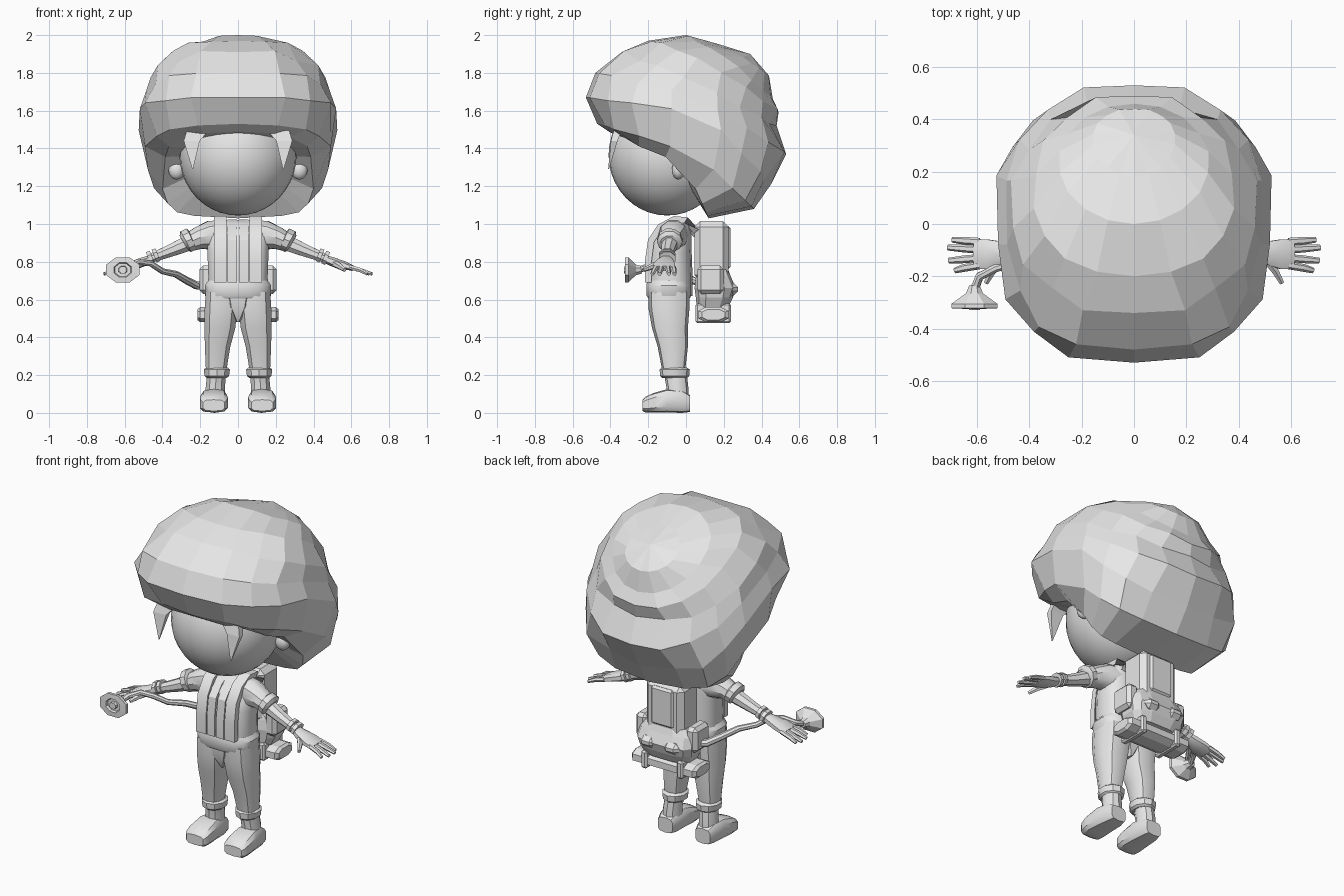
import bpy, bmesh, math, random
from mathutils import Vector as V

random.seed(4)
grey = bpy.data.materials.new("plain grey")
grey.diffuse_color = (0.8, 0.8, 0.8, 1)


def finish(name, bm, smooth=35, mirror=False):
    bmesh.ops.recalc_face_normals(bm, faces=bm.faces)
    me = bpy.data.meshes.new(name)
    bm.to_mesh(me)
    bm.free()
    me.materials.append(grey)
    if smooth:
        me.polygons.foreach_set("use_smooth", [True] * len(me.polygons))
        me.set_sharp_from_angle(angle=math.radians(smooth))
    ob = bpy.data.objects.new(name, me)
    bpy.context.collection.objects.link(ob)
    if mirror:
        ob.modifiers.new("mirror", 'MIRROR').use_mirror_merge = False
    return ob


def skin(bm, rings, first=None, last=None):
    """Join rings of points with quads, closing each end with a cap or a fan."""
    loops = [[bm.verts.new(p) for p in r] for r in rings]
    n = len(loops[0])
    for a, b in zip(loops, loops[1:]):
        for i in range(n):
            bm.faces.new((a[i], a[(i + 1) % n], b[(i + 1) % n], b[i]))
    for loop, tip in ((loops[0], first), (loops[-1], last)):
        if tip is None:
            bm.faces.new(loop)
        else:
            t = bm.verts.new(tip)
            for i in range(n):
                bm.faces.new((loop[i], loop[(i + 1) % n], t))


def sweep(name, path, sides=8, ref=(0, 1, 0), axis=None, power=1.0, smooth=35, mirror=False):
    """Path entries: x, y, z, first radius, second radius (along ref)."""
    pts = [V(p[:3]) for p in path]
    rings = []
    for k, p in enumerate(path):
        t = V(axis) if axis else pts[min(k + 1, len(pts) - 1)] - pts[max(k - 1, 0)]
        t.normalize()
        s = t.cross(V(ref)).normalized()
        u = s.cross(t)
        ring = []
        for i in range(sides):
            a = math.tau * (i + 0.5) / sides
            c, d = math.cos(a), math.sin(a)
            c, d = (math.copysign(abs(q) ** power, q) for q in (c, d))
            ring.append(pts[k] + s * c * p[3] + u * d * p[4])
        rings.append(ring)
    bm = bmesh.new()
    skin(bm, rings)
    return finish(name, bm, smooth, mirror)


def ball(name, loc, size, u=24, v=16, mirror=False):
    bm = bmesh.new()
    bmesh.ops.create_uvsphere(bm, u_segments=u, v_segments=v, radius=1)
    for w in bm.verts:
        w.co = V(a * b + c for a, b, c in zip(w.co, size, loc))
    return finish(name, bm, 60, mirror)


def box(name, lo, hi, bevel=0.015, mirror=False):
    bm = bmesh.new()
    bmesh.ops.create_cube(bm, size=1)
    for w in bm.verts:
        w.co = V(l + (h - l) * (c + 0.5) for c, l, h in zip(w.co, lo, hi))
    if bevel:
        bmesh.ops.bevel(bm, geom=bm.edges[:], offset=bevel, segments=1, affect='EDGES')
    return finish(name, bm, 0, mirror)


Z = (0, 0, 1)

# Hair: rings round a crown at the back; front, side and back points, front and back fullness
hair = [((.18, 1.95), (.16, .33, 1.87), (.44, 1.78), 1, 1),
        ((0, 2.0), (.29, .24, 1.87), (.46, 1.66), 1, 1),
        ((-.2, 1.97), (.39, .12, 1.86), (.49, 1.59), .95, .95),
        ((-.34, 1.91), (.47, .08, 1.74), (.48, 1.52), .85, .9),
        ((-.48, 1.80), (.49, .07, 1.67), (.53, 1.37), .75, .9),
        ((-.53, 1.67), (.535, .10, 1.59), (.45, 1.21), .72, .8),
        ((-.47, 1.53), (.49, .06, 1.37), (.36, 1.08), .75, .7),
        ((-.41, 1.49), (.40, .0, 1.30), (.12, 1.03), .75, .5)]
N = 18
rings = []
for k, (f, s, b, ef, eb) in enumerate(hair):
    jit = [random.uniform(-.02, .02) + .01 * (-1) ** (j + k) if 0 < j < N // 2 else 0
           for j in range(N // 2 + 1)]
    ring = []
    for i in range(N):
        a = math.tau * i / N
        c, d = math.cos(a), math.sin(a)
        e, end = (ef, f) if c > 0 else (eb, b)
        m = abs(c) ** e
        x = math.copysign(abs(d) ** e, d) * s[0]
        y, z = s[1] + (end[0] - s[1]) * m, s[2] + (end[1] - s[2]) * m
        g = 1 + jit[min(i, N - i)] * (1.4 if k > 1 else .4)
        ring.append((x * g, y * g, 1.5 + (z - 1.5) * g))
    rings.append(ring)
bm = bmesh.new()
skin(bm, rings, (0, .34, 1.90), (0, -.09, 1.37))
finish("hair", bm, 0)

# Head, ears and the two loose locks
ball("head", (0, -.1, 1.365), (.31, .31, .32), 32, 20)
ball("ear", (.325, -.04, 1.285), (.045, .035, .05), 10, 8, True)
sweep("forehead_lock", [(.21, -.36, 1.50, .085, .03), (.245, -.38, 1.44, .06, .025),
                        (.24, -.41, 1.29, .003, .003)], 4, axis=Z, smooth=0, mirror=True)

# Torso, collar and belt
sweep("torso", [(0, -.085, .62, .165, .12), (0, -.085, .72, .16, .12), (0, -.085, .85, .165, .115),
                (0, -.07, .95, .165, .10), (0, -.045, 1.0, .14, .07), (0, -.03, 1.02, .08, .045)],
      14, axis=Z, power=.75)
sweep("belt", [(0, -.09, .605, .165, .11), (0, -.09, .62, .175, .12), (0, -.09, .675, .178, .122),
               (0, -.09, .70, .16, .115)], 16, axis=Z, power=.75)
# Jacket front panels and shoulder straps
for n, x, w, drop in (("strap", .095, .038, 0), ("jacket_edge", .031, .029, .018)):
    sweep(n, [(x, -.20, .69, w, .02), (x, -.20, .80, w, .02), (x, -.185, .91, w, .02),
              (x, -.135, .985 - drop, w, .02), (x, -.06, 1.025 - drop, w, .02),
              (x, .0, 1.02 - drop, w, .02), (x, .055, .96 - drop, w, .02)],
          4, ref=(0, -1, .6), power=.4, smooth=30, mirror=True)

# Legs
sweep("leg", [(.088, -.09, .64, .086, .11), (.09, -.09, .55, .09, .108), (.096, -.085, .45, .085, .095),
              (.108, -.07, .35, .07, .08), (.116, -.065, .22, .056, .06)],
      10, axis=Z, power=.8, mirror=True)
sweep("crotch", [(0, -.09, .63, .09, .108), (0, -.09, .56, .07, .105), (0, -.085, .48, .008, .07)],
      8, axis=Z, power=.7)
# Boots
sweep("boot_cuff", [(.112, -.06, .185, .055, .065), (.112, -.06, .195, .068, .077),
                    (.112, -.06, .23, .073, .08), (.112, -.06, .24, .06, .065)], 10, axis=Z, mirror=True)
sweep("boot_shaft", [(.12, -.045, .05, .058, .06), (.12, -.045, .13, .054, .058),
                     (.115, -.055, .20, .052, .06)], 10, axis=Z, mirror=True)
sweep("boot_foot", [(.125, .02, .05, .05, .045), (.125, -.02, .06, .062, .06), (.127, -.10, .064, .07, .062),
                    (.128, -.17, .054, .076, .052), (.128, -.215, .044, .07, .042),
                    (.128, -.23, .04, .058, .03)], 10, ref=Z, axis=(0, -1, 0), power=.55, mirror=True)

# Arms: sleeve, cuff, forearm, wrist band
sweep("sleeve", [(.08, -.06, .94, .085, .08), (.15, -.07, .94, .08, .078), (.21, -.08, .925, .062, .065),
                 (.265, -.085, .90, .05, .055)], 10, mirror=True)
sweep("sleeve_cuff", [(.243, -.085, .922, .05, .055), (.248, -.085, .92, .064, .068),
                      (.277, -.087, .906, .064, .068), (.287, -.087, .9, .045, .05)], 10, mirror=True)
sweep("forearm", [(.26, -.085, .90, .045, .045), (.35, -.095, .862, .036, .038),
                  (.47, -.105, .815, .025, .03)], 8, mirror=True)
for x, z in ((.435, .833), (.465, .82)):
    sweep("wrist_band", [(x - .011, -.1, z + .005, .038, .045), (x + .009, -.1, z - .003, .04, .047)],
          8, mirror=True)
# Hands
sweep("palm", [(.46, -.105, .815, .022, .03), (.50, -.11, .80, .026, .045), (.56, -.115, .782, .023, .06),
               (.61, -.115, .765, .015, .06)], 8, power=.8, mirror=True)
for y0, y1, x in ((-.068, -.06, .695), (-.098, -.09, .712), (-.13, -.14, .708), (-.158, -.178, .685)):
    sweep("finger", [(.59, y0, .772, .014, .015), (.65, (y0 + y1) / 2, .755, .013, .015),
                     (x, y1, .735, .009, .011)], 6, mirror=True)
sweep("thumb", [(.50, -.13, .795, .016, .02), (.54, -.18, .775, .015, .017),
                (.565, -.225, .757, .01, .011)], 6, ref=Z, mirror=True)

# Backpack: main bag, flap, lower pouch, side pockets and bedroll
box("backpack", (-.125, .045, .70), (.125, .225, 1.015), .03)
box("backpack_panel", (-.075, .20, .76), (.075, .235, .99), .012)
sweep("lower_pouch", [(0, .14, .56, .15, .085), (0, .15, .61, .175, .10), (0, .155, .66, .185, .112),
                      (0, .145, .72, .175, .095), (0, .14, .76, .14, .085)], 12, axis=Z, power=.6, smooth=0)
box("side_pocket", (.13, .06, .63), (.205, .20, .78), .02, True)
box("pouch_flap", (.03, .20, .62), (.13, .275, .69), .025, True)
sweep("bedroll", [(-.215, .145, .52, .03, .065), (-.20, .145, .52, .042, .087), (.20, .145, .52, .042, .087),
                  (.215, .145, .52, .03, .065)], 8, axis=(1, 0, 0), power=.8, smooth=0)
box("bedroll_strap", (.10, .05, .475), (.14, .237, .58), .01, True)

# Hose from the pack through the hand to the nozzle
sweep("hose", [(-.14, .16, .67, .022, .022), (-.22, .12, .675, .022, .022), (-.27, .04, .70, .02, .02),
               (-.33, -.03, .735, .018, .018), (-.40, -.10, .75, .016, .016), (-.46, -.15, .79, .016, .016),
               (-.53, -.17, .80, .016, .016), (-.59, -.20, .775, .017, .017), (-.61, -.25, .757, .018, .018)],
      8, ref=Z)
sweep("nozzle", [(-.61, -.235, .757, .022, .022), (-.61, -.265, .757, .035, .03),
                 (-.61, -.305, .757, .095, .072), (-.61, -.322, .757, .095, .072),
                 (-.61, -.324, .757, .05, .042), (-.61, -.310, .757, .045, .037),
                 (-.61, -.310, .757, .025, .022), (-.61, -.328, .757, .022, .02)],
      8, ref=Z, axis=(0, -1, 0), smooth=0)
